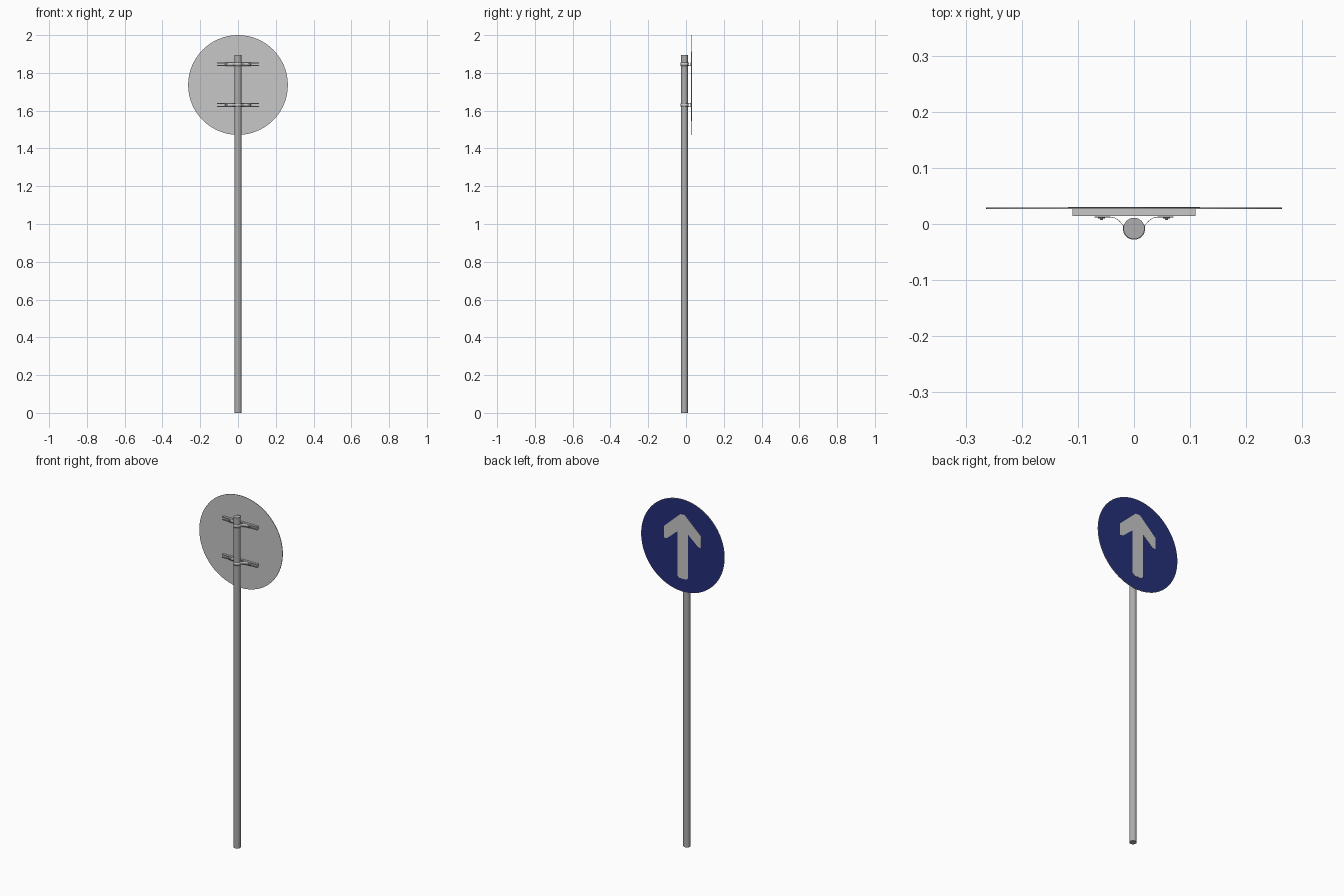
import bpy, bmesh, math
from mathutils import Matrix

default = bpy.data.objects.get("Cube")
if default:
    bpy.data.objects.remove(default, do_unlink=True)


def material(name, rgb):
    m = bpy.data.materials.new(name)
    m.use_nodes = True
    m.diffuse_color = (*rgb, 1)
    m.node_tree.nodes["Principled BSDF"].inputs["Base Color"].default_value = (*rgb, 1)
    return m


POLE_GREY = material("pole grey", (0.42, 0.42, 0.42))
PLATE_GREY = material("plate grey", (0.57, 0.57, 0.57))
BLUE = material("sign blue", (0.018, 0.029, 0.19))

POLE_Y, POLE_R = -0.008, 0.019
DISC_Z, DISC_R = 1.736, 0.264
BACK_Y = 0.0295


def finish(bm, name, mats, smooth=False):
    bmesh.ops.recalc_face_normals(bm, faces=bm.faces)
    mesh = bpy.data.meshes.new(name)
    bm.to_mesh(mesh)
    bm.free()
    obj = bpy.data.objects.new(name, mesh)
    bpy.context.collection.objects.link(obj)
    for m in mats:
        mesh.materials.append(m)
    if smooth:
        bpy.ops.object.select_all(action="DESELECT")
        obj.select_set(True)
        bpy.context.view_layer.objects.active = obj
        bpy.ops.object.shade_smooth_by_angle(angle=math.radians(35))
    return obj


def cylinder(bm, r, depth, centre, segments, along_y=False):
    mat = Matrix.Translation(centre)
    if along_y:
        mat = mat @ Matrix.Rotation(math.radians(90), 4, "X")
    bmesh.ops.create_cone(bm, cap_ends=True, segments=segments, radius1=r,
                          radius2=r, depth=depth, matrix=mat)


def prism(points, vector):
    """Extrude a closed outline of 3D points along a vector."""
    bm = bmesh.new()
    face = bm.faces.new([bm.verts.new(p) for p in points])
    out = bmesh.ops.extrude_face_region(bm, geom=[face])
    bmesh.ops.translate(bm, vec=vector,
                        verts=[g for g in out["geom"] if isinstance(g, bmesh.types.BMVert)])
    return bm


# Pole
bm = bmesh.new()
cylinder(bm, POLE_R, 1.895, (0, POLE_Y, 1.895 / 2), 32)
finish(bm, "pole", [POLE_GREY], True)

# Round sign plate with a blue field inside a thin grey rim
bm = bmesh.new()
cylinder(bm, DISC_R, 0.003, (0, BACK_Y - 0.0015, DISC_Z), 64, True)
bm.normal_update()
field = max(bm.faces, key=lambda f: f.calc_center_median().y)
bmesh.ops.inset_region(bm, faces=[field], thickness=0.002)
max(bm.faces, key=lambda f: (f.calc_center_median().y, f.calc_area())).material_index = 1
for f in bm.faces:
    if f.calc_area() > 0.1:
        f.material_index = 1 if f.calc_center_median().y > BACK_Y - 0.001 else 0
    else:
        f.material_index = 0
finish(bm, "sign_plate", [PLATE_GREY, BLUE], True)

# Arrow plate
half = [(0.014, 0.178), (0.118, 0.082), (0.118, 0.014), (0.098, 0.018),
        (0.034, 0.072), (0.034, -0.178), (0.022, -0.19)]
outline = half + [(-x, z) for x, z in reversed(half)]
bm = prism([(x, BACK_Y, DISC_Z + z) for x, z in outline], (0, 0.001, 0))
finish(bm, "arrow", [PLATE_GREY])

# Half of the clamp strap, from the tab to the middle of the pole's front
strap_half = [(-0.07, 0.0125), (-0.042, 0.0125), (-0.033, 0.0105), (-0.026, 0.005)]
for i in range(11):
    a = math.radians(165 + 105 * i / 10)
    strap_half.append(((POLE_R + 0.0005) * math.cos(a), POLE_Y + (POLE_R + 0.0005) * math.sin(a)))
strap_path = strap_half + [(-x, y) for x, y in reversed(strap_half[:-1])]

# Lipped channel section, open towards the pole
upper = [(0.014, 0.004), (0.014, 0.010), (0.0265, 0.010)]
inner = [(0.0245, 0.008), (0.016, 0.008), (0.016, 0.004)]
section = upper + [(y, -z) for y, z in reversed(upper)]
section += [(y, -z) for y, z in reversed(inner)] + inner

for label, z0 in (("upper", 1.846), ("lower", 1.63)):
    # Rail
    bm = prism([(-0.11, y, z0 + z) for y, z in section], (0.22, 0, 0))
    finish(bm, label + "_rail", [PLATE_GREY])

    # Strap
    bm = bmesh.new()
    rows = [[bm.verts.new((x, y, z0 + s)) for s in (-0.009, 0.009)] for x, y in strap_path]
    for a, b in zip(rows, rows[1:]):
        bm.faces.new((a[0], b[0], b[1], a[1]))
    strap = finish(bm, label + "_clamp_strap", [PLATE_GREY], True)
    solid = strap.modifiers.new("thickness", "SOLIDIFY")
    solid.thickness = 0.001
    solid.offset = 0

    # Bolts
    bm = bmesh.new()
    for side in (-1, 1):
        cylinder(bm, 0.006, 0.002, (side * 0.058, 0.0112, z0), 16, True)
        cylinder(bm, 0.0035, 0.006, (side * 0.058, 0.0105, z0), 6, True)
    finish(bm, label + "_bolts", [POLE_GREY])
